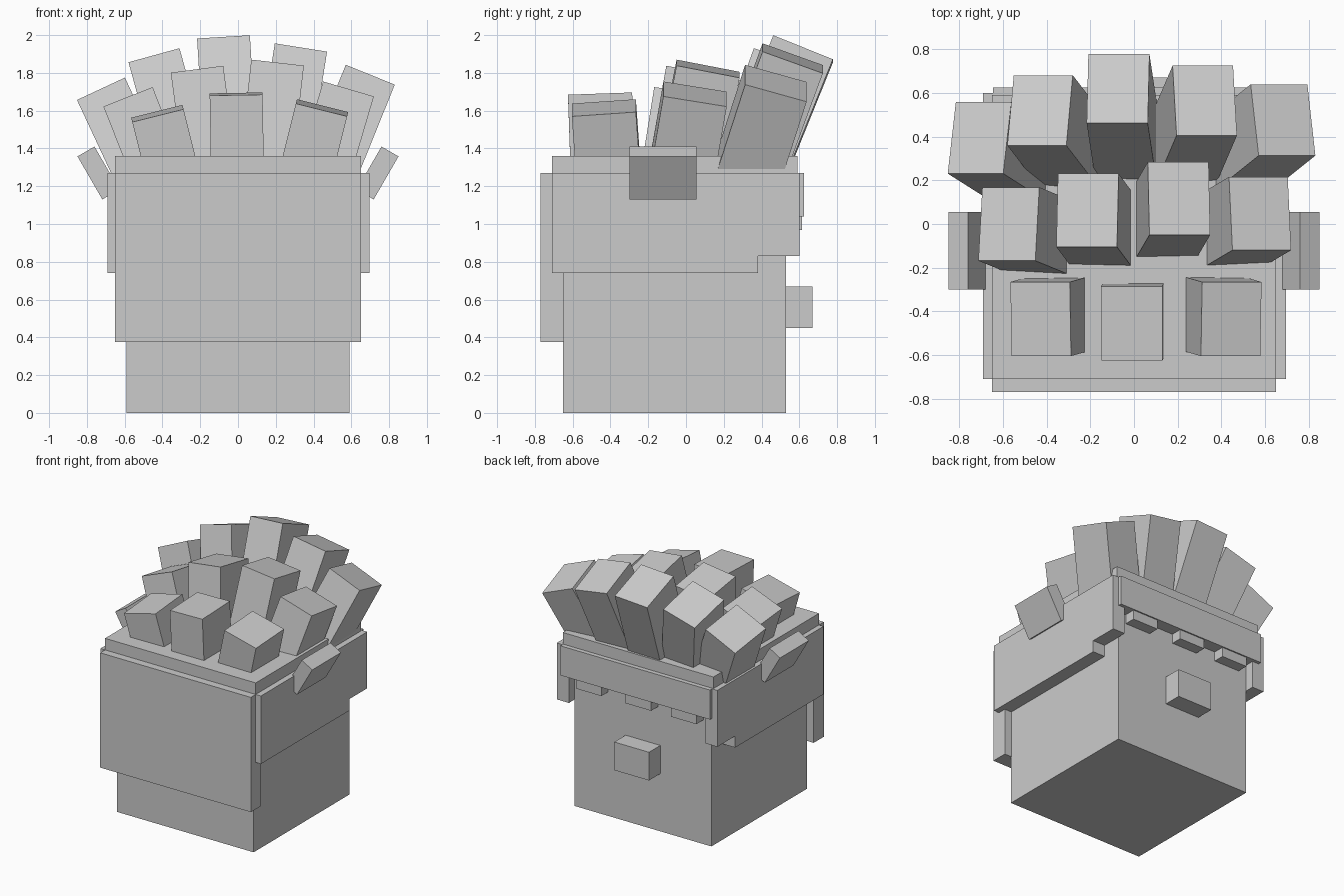
import bpy, math
from mathutils import Euler, Vector

if "Cube" in bpy.data.objects:
    bpy.data.objects.remove(bpy.data.objects["Cube"])

grey = bpy.data.materials.new("plain_grey")
grey.diffuse_color = (0.6, 0.6, 0.6, 1)
grey.use_nodes = True
grey.node_tree.nodes["Principled BSDF"].inputs["Base Color"].default_value = grey.diffuse_color


def box(name, center, size, rot=(0, 0, 0)):
    bpy.ops.mesh.primitive_cube_add(size=1, location=center,
                                    rotation=[math.radians(a) for a in rot])
    ob = bpy.context.object
    ob.name = name
    ob.scale = size
    bpy.ops.object.transform_apply(location=False, rotation=False, scale=True)
    ob.data.materials.append(grey)
    return ob


def span(name, x, y, z):
    """Upright box given by its extents."""
    return box(name, [(a + b) / 2 for a, b in (x, y, z)], [b - a for a, b in (x, y, z)])


def side_panel(name, x0, x1):
    """Side hair: stepped profile in y-z, extruded along x."""
    prof = [(-.71, .74), (.38, .74), (.38, .83), (.60, .83), (.60, 1.27), (-.71, 1.27)]
    n = len(prof)
    verts = [(x, y, z) for x in (x0, x1) for y, z in prof]
    faces = [tuple(reversed(range(n))), tuple(range(n, 2 * n))]
    faces += [(i, (i + 1) % n, n + (i + 1) % n, n + i) for i in range(n)]
    me = bpy.data.meshes.new(name)
    me.from_pydata(verts, [], faces)
    me.materials.append(grey)
    bpy.context.collection.objects.link(bpy.data.objects.new(name, me))


def spike(name, top, rx, ry):
    """Leaning hair block placed by the centre of its top face."""
    rot = Euler((math.radians(rx), math.radians(ry), 0))
    axis = rot.to_matrix() @ Vector((0, 0, 1))
    length = (top[2] - 1.2) / axis.z
    box(name, Vector(top) - axis * length / 2, (.28, .34, length), (rx, ry, 0))


# Head and nose
span("head", (-.59, .59), (-.65, .53), (0, 1.28))
span("nose", (-.15, .15), (.50, .67), (.45, .67))

# Hair cap
span("hair_top", (-.65, .65), (-.71, .59), (1.2, 1.36))
span("hair_back", (-.65, .65), (-.77, -.645), (.375, 1.27))
side_panel("hair_side_right", .59, .695)
side_panel("hair_side_left", -.69, -.59)

# Fringe with three short locks
span("fringe", (-.645, .645), (.53, .625), (1.04, 1.27))
for i, x in enumerate((.41, -.02, -.41)):
    span(f"fringe_lock_{i}", (x - .11, x + .11), (.53, .615), (.967, 1.05))

# Ear tufts
for name, s in (("ear_right", 1), ("ear_left", -1)):
    box(name, (s * .739, -.122, 1.27), (.104, .355, .263), (0, s * 30, 0))

# Hair spikes in three rows: top centre, lean in y, lean in x
rows = {
    "back": [((-.427, -.435, 1.585), 4, -14), ((-.01, -.455, 1.688), 2, -1),
             ((.445, -.435, 1.615), 4, 14)],
    "middle": [((-.573, 0, 1.65), -8.5, -21.5), ((-.213, .063, 1.79), -10, -7.5),
               ((.206, .117, 1.822), -11, 6.5), ((.577, .048, 1.688), -9.5, 16.4)],
    "front": [((-.707, .395, 1.676), -15, -25), ((-.43, .52, 1.84), -19, -15.4),
              ((-.073, .62, 1.927), -22, -3.5), ((.324, .565, 1.877), -20, 9),
              ((.682, .476, 1.745), -16.7, 22)],
}
for row, items in rows.items():
    for i, (top, rx, ry) in enumerate(items):
        spike(f"hair_spike_{row}_{i}", top, rx, ry)
